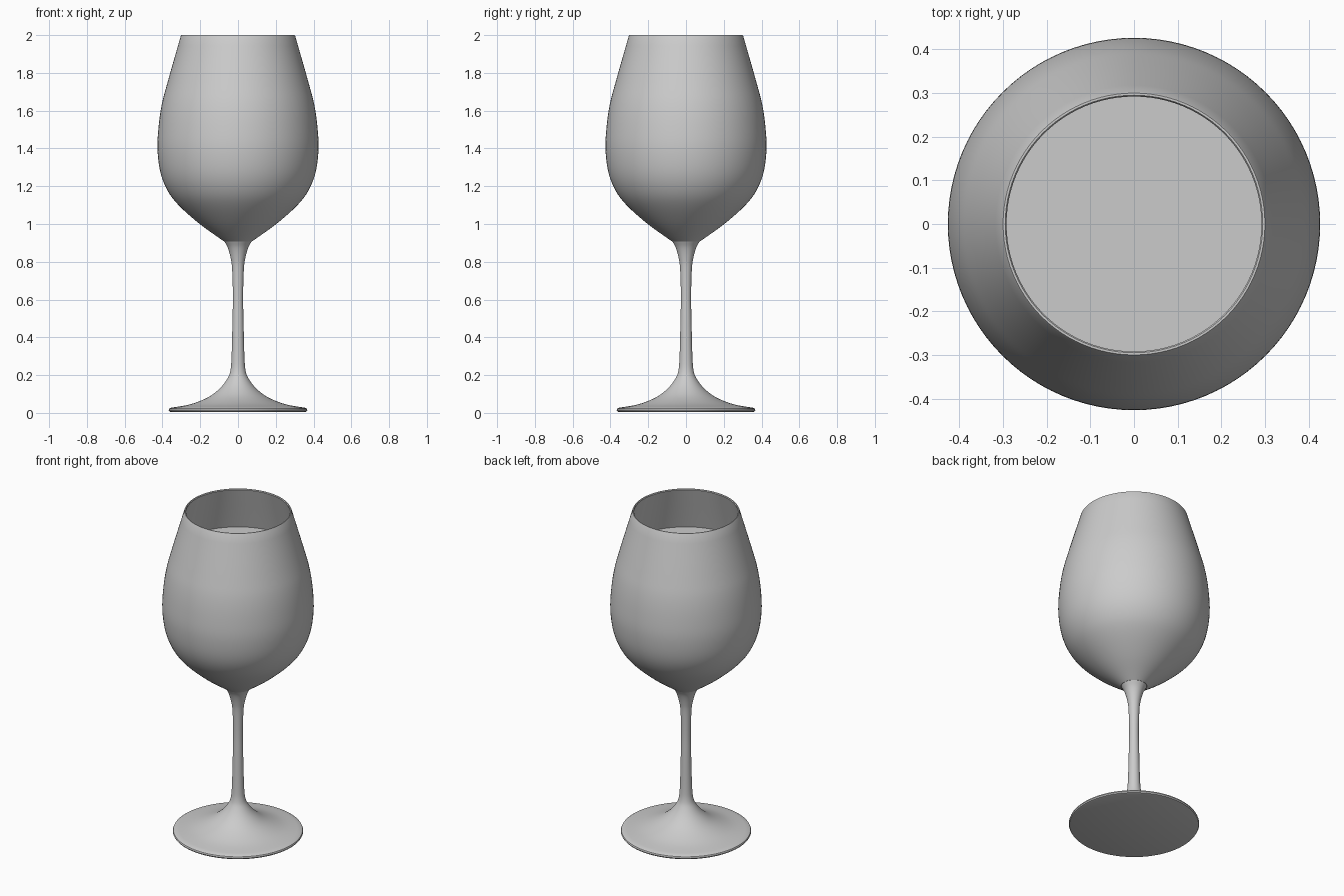
import bpy, math
from mathutils import Vector

if "Cube" in bpy.data.objects:
    bpy.data.objects.remove(bpy.data.objects["Cube"])

SEG = 96


def smooth(pts, n=5):
    """Catmull-Rom interpolation through (radius, z) points."""
    p = [Vector(q) for q in pts]
    p = [2 * p[0] - p[1]] + p + [2 * p[-1] - p[-2]]
    out = []
    for a, b, c, d in zip(p, p[1:], p[2:], p[3:]):
        for i in range(n):
            t = i / n
            out.append(0.5 * (2 * b + (c - a) * t + (2 * a - 5 * b + 4 * c - d) * t * t
                              + (3 * b - a - 3 * c + d) * t ** 3))
    return [(q.x, q.y) for q in out] + [tuple(pts[-1])]


def lathe(name, profile):
    """Revolve a (radius, z) profile, from bottom axis to top axis, around z."""
    verts, rings, faces = [], [], []
    for r, z in profile:
        start = len(verts)
        if r < 1e-5:
            verts.append((0, 0, z))
            rings.append([start] * SEG)
        else:
            for i in range(SEG):
                a = math.tau * i / SEG
                verts.append((r * math.cos(a), r * math.sin(a), z))
            rings.append(list(range(start, start + SEG)))
    for lo, hi in zip(rings, rings[1:]):
        for i in range(SEG):
            j = (i + 1) % SEG
            faces.append(list(dict.fromkeys((lo[i], lo[j], hi[j], hi[i]))))
    mesh = bpy.data.meshes.new(name)
    mesh.from_pydata(verts, [], faces)
    obj = bpy.data.objects.new(name, mesh)
    bpy.context.collection.objects.link(obj)
    bpy.ops.object.select_all(action='DESELECT')
    obj.select_set(True)
    bpy.context.view_layer.objects.active = obj
    bpy.ops.object.shade_smooth_by_angle(angle=math.radians(35))
    return obj


# Foot and stem: flat underside, rounded edge, concave sweep up to a flared top
foot_edge = [(0, 0.004), (0.355, 0.004), (0.363, 0.007), (0.367, 0.014), (0.364, 0.022)]
stem_curve = smooth([(0.355, 0.027), (0.25, 0.046), (0.16, 0.082), (0.10, 0.126),
                     (0.06, 0.175), (0.041, 0.22), (0.034, 0.30), (0.029, 0.50),
                     (0.027, 0.62), (0.031, 0.76), (0.039, 0.82), (0.054, 0.874), (0.073, 0.91)])
lathe("foot_and_stem", foot_edge + stem_curve + [(0, 0.91)])

# Bowl: outer wall, rounded rim, inner wall
outer = smooth([(0.073, 0.907), (0.20, 0.998), (0.31, 1.095), (0.372, 1.175), (0.41, 1.27),
                (0.426, 1.39), (0.421, 1.51), (0.404, 1.63), (0.373, 1.75), (0.303, 1.995)])
inner = smooth([(0.292, 1.995), (0.362, 1.75), (0.393, 1.63), (0.41, 1.51), (0.415, 1.39),
                (0.399, 1.275), (0.362, 1.185), (0.30, 1.105), (0.19, 1.01), (0.08, 0.94), (0, 0.925)])
lathe("bowl", [(0, 0.907)] + outer + [(0.300, 2.0), (0.295, 2.0)] + inner)

# Drink: fills the bowl to a flat surface
LEVEL = 1.73
fill = [(max(r - 0.001, 0), z + 0.001) for r, z in reversed(inner) if z < LEVEL - 0.01]
lathe("drink", fill + [(0.367, LEVEL), (0, LEVEL)])
